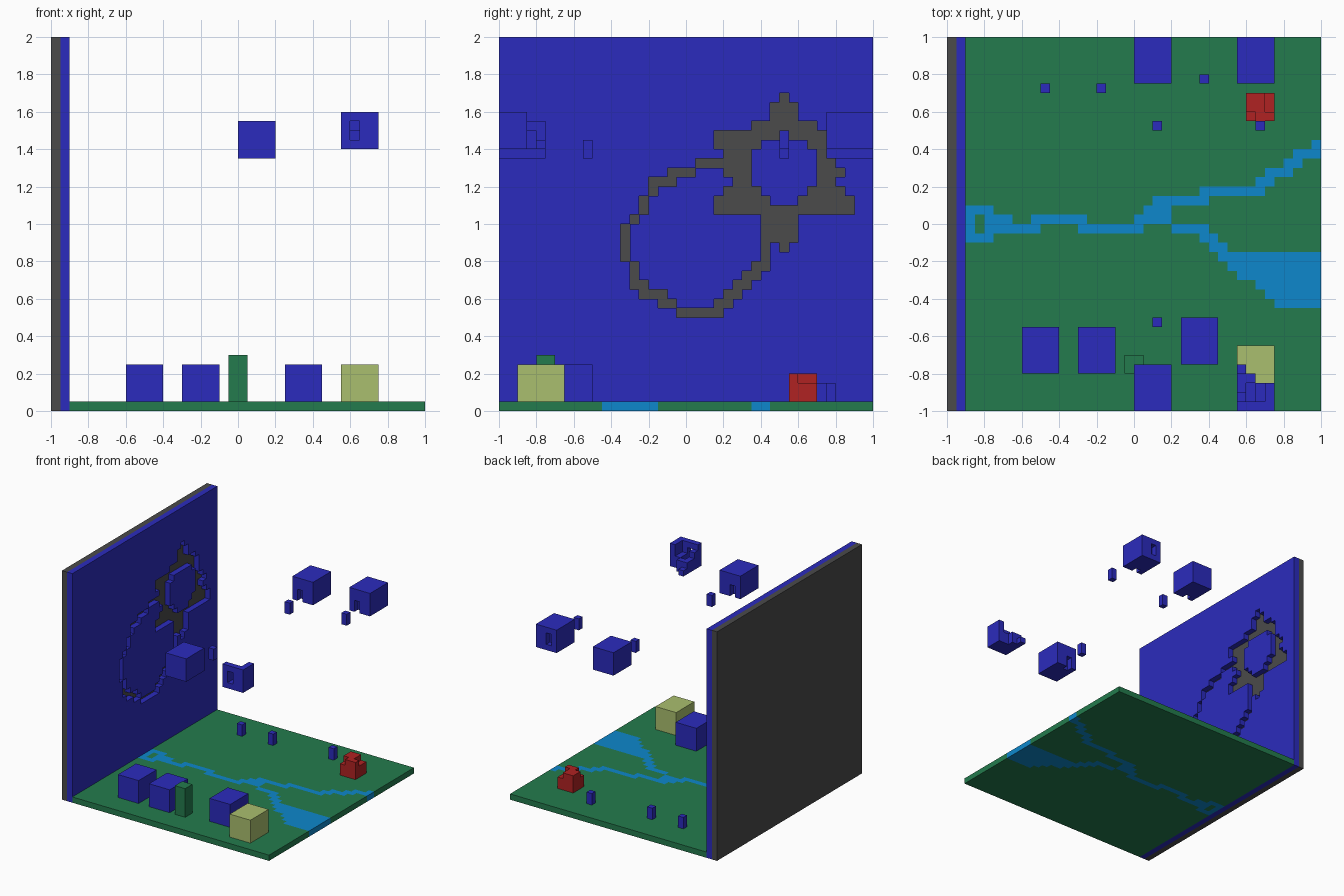
import bpy, bmesh
from mathutils import Vector

if "Cube" in bpy.data.objects:
    bpy.data.objects.remove(bpy.data.objects["Cube"])

U = 0.05  # cell size; the scene is a 40 x 40 x 40 cell grid


def material(name, rgb):
    m = bpy.data.materials.new(name)
    m.diffuse_color = (*rgb, 1)
    m.use_nodes = True
    m.node_tree.nodes["Principled BSDF"].inputs["Base Color"].default_value = m.diffuse_color
    return m


BLUE = material("deep blue", (0.024, 0.024, 0.51))
GREY = material("dark grey", (0.069, 0.069, 0.069))
GREEN = material("grass green", (0.017, 0.198, 0.074))
WATER = material("water blue", (0.004, 0.242, 0.604))
RED = material("red", (0.434, 0.016, 0.016))
STRAW = material("straw", (0.402, 0.521, 0.156))


def box(x0, x1, y0, y1, z0, z1):
    return {(x, y, z) for x in range(x0, x1) for y in range(y0, y1) for z in range(z0, z1)}


def build(name, cells):
    """Make an object from {cell: material}, keeping only exposed faces."""
    mats = list(dict.fromkeys(cells.values()))
    bm = bmesh.new()
    verts = {}

    def vert(p):
        if p not in verts:
            verts[p] = bm.verts.new(Vector(p) * U - Vector((1, 1, 0)))
        return verts[p]

    for c, mat in cells.items():
        for axis in range(3):
            b, d = (axis + 1) % 3, (axis + 2) % 3
            for side in (0, 1):
                n = list(c)
                n[axis] += 2 * side - 1
                if tuple(n) in cells:
                    continue
                quad = []
                for s, t in ((0, 0), (1, 0), (1, 1), (0, 1)):
                    p = list(c)
                    p[axis] += side
                    p[b] += s
                    p[d] += t
                    quad.append(vert(tuple(p)))
                f = bm.faces.new(quad if side else quad[::-1])
                f.material_index = mats.index(mat)
    me = bpy.data.meshes.new(name)
    bm.to_mesh(me)
    bm.free()
    for m in mats:
        me.materials.append(m)
    ob = bpy.data.objects.new(name, me)
    bpy.context.collection.objects.link(ob)


def solid(name, cells, mat):
    build(name, dict.fromkeys(sorted(cells), mat))


# Wall: grey backing with a blue layer, carved with a ring and a star
RING = {10: [(19, 24)], 11: [(17, 19), (23, 25)], 12: [(15, 18), (24, 26)],
        13: [(14, 16), (25, 27)], 14: [(14, 15), (26, 28)], 15: [(14, 15), (27, 29)],
        16: [(13, 14), (28, 29)], 17: [(13, 14), (28, 29)], 18: [(13, 14)],
        19: [(13, 14)], 20: [(14, 15)], 21: [(15, 16)], 22: [(15, 16)],
        23: [(16, 17)], 24: [(16, 19)], 25: [(18, 21)], 26: [(21, 24)]}
STAR = {17: [(30, 31)], 18: [(28, 32)], 19: [(28, 32)], 20: [(28, 32)], 21: [(23, 38)],
        22: [(23, 29), (32, 38)], 23: [(24, 28), (33, 37)], 24: [(25, 27), (34, 36)],
        25: [(24, 27), (34, 37)], 26: [(24, 27), (34, 36)], 27: [(24, 27), (34, 35)],
        28: [(23, 28), (33, 35)], 29: [(23, 35)], 30: [(27, 34)],
        31: [(29, 32)], 32: [(29, 32)], 33: [(30, 31)]}
wall = dict.fromkeys(box(0, 1, 0, 40, 0, 40), GREY)
wall.update(dict.fromkeys(box(1, 2, 0, 40, 0, 40), BLUE))
for shape in (RING, STAR):
    for z, spans in shape.items():
        for a, b in spans:
            for y in range(a, b):
                wall.pop((1, y, z), None)
build("wall", wall)

# Ground with a spring, a forked river and a pond
RIVER = [(2, 5, 18, 22), (5, 7, 19, 21), (7, 10, 19, 20), (9, 15, 20, 21), (14, 21, 19, 20),
         (20, 24, 20, 21), (21, 24, 21, 22), (22, 28, 22, 23), (27, 34, 23, 24),
         (33, 35, 24, 25), (34, 37, 25, 26), (36, 38, 26, 27), (37, 40, 27, 28), (39, 40, 28, 29),
         (24, 28, 19, 20), (27, 29, 18, 19), (28, 30, 17, 18)]
POND_STARTS = {16: 29, 15: 30, 14: 31, 13: 33, 12: 34, 11: 35}
ground = dict.fromkeys(box(2, 40, 0, 40, 0, 1), GREEN)
for r in RIVER + [(x, 40, y, y + 1) for y, x in POND_STARTS.items()]:
    ground.update(dict.fromkeys(box(*r, 0, 1), WATER))
ground.update(dict.fromkeys(box(3, 4, 19, 21, 0, 1), GREEN))
build("ground", ground)

# Huts on the ground
for i, (x, y) in enumerate([(8, 4), (14, 4), (25, 5)]):
    solid(f"hut_{i + 1}", box(x, x + 4, y, y + 5, 1, 5), BLUE)
solid("straw_hut", box(31, 35, 2, 7, 1, 5), STRAW)
solid("green_post", box(19, 21, 4, 6, 1, 6), GREEN)

# Red block with its top corners chipped off
solid("red_block", box(32, 35, 31, 34, 1, 4) - box(32, 33, 31, 32, 3, 4) - box(34, 35, 32, 34, 3, 4), RED)

# Small standing and floating posts
for i, (x, y, z) in enumerate([(10, 34, 1), (16, 34, 1), (27, 35, 1),
                               (22, 30, 27), (33, 30, 28), (22, 9, 27)]):
    solid(f"small_post_{i + 1}", box(x, x + 1, y, y + 1, z, z + 2), BLUE)

# Floating rooms with a doorway or window recess
solid("floating_room_back_left", box(20, 24, 35, 40, 27, 31) - box(21, 22, 35, 36, 27, 29), BLUE)
solid("floating_room_back_right",
      box(31, 35, 35, 40, 28, 32) - box(32, 33, 39, 40, 29, 31) - box(32, 33, 35, 36, 28, 30), BLUE)
solid("floating_room_front_left", box(20, 24, 0, 5, 27, 31) - box(21, 22, 4, 5, 27, 29), BLUE)

# Broken floating room: column heights, front row first
HEIGHTS = ["4444", "3124", "2124", "2200", "1000"]
broken = set()
for y, row in enumerate(HEIGHTS):
    for x, h in enumerate(row):
        broken |= box(31 + x, 32 + x, y, y + 1, 28, 28 + int(h))
solid("broken_floating_room", broken - box(32, 33, 0, 1, 29, 31), BLUE)
